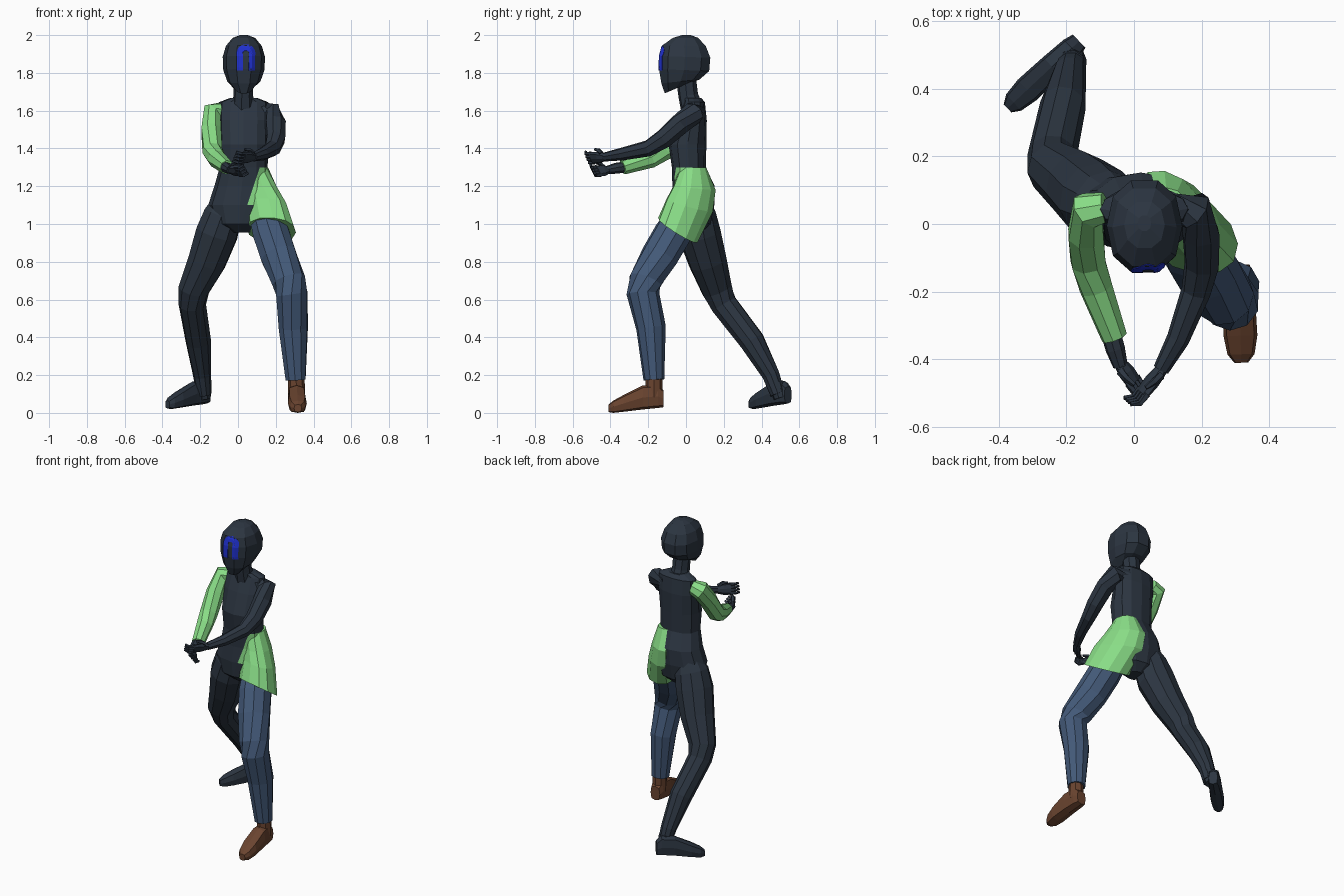
import bpy, bmesh, math
from mathutils import Vector as V
from mathutils.bvhtree import BVHTree

if "Cube" in bpy.data.objects:
    bpy.data.objects.remove(bpy.data.objects["Cube"])


def material(name, rgb):
    m = bpy.data.materials.new(name)
    m.diffuse_color = (*rgb, 1)
    m.use_nodes = True
    m.node_tree.nodes["Principled BSDF"].inputs["Base Color"].default_value = m.diffuse_color
    return m


DARK = material("charcoal", (0.025, 0.036, 0.053))
GREEN = material("light green", (0.25, 0.72, 0.24))
DENIM = material("denim blue", (0.056, 0.1, 0.188))
BROWN = material("brown leather", (0.145, 0.058, 0.029))
BLUE = material("bright blue", (0.014, 0.03, 0.62))


def loft(bm, rings, n=10, p=1.0):
    """Skin rings given as (centre, half axis u, half axis v); p < 1 is squarer."""
    def pw(a):
        return math.copysign(abs(a) ** p, a) if abs(a) > 1e-6 else 0.0
    loops = []
    for c, u, v in rings:
        c, u, v = V(c), V(u), V(v)
        loops.append([bm.verts.new(c + u * pw(math.cos(math.tau * i / n))
                                   + v * pw(math.sin(math.tau * i / n))) for i in range(n)])
    for a, b in zip(loops, loops[1:]):
        for i in range(n):
            j = (i + 1) % n
            bm.faces.new((a[i], a[j], b[j], b[i]))
    bm.faces.new(loops[0][::-1])
    bm.faces.new(loops[-1])


def tube(bm, pts, n=8):
    """Round limb along points (x, y, z, radius)."""
    ps = [V(q[:3]) for q in pts]
    rings = []
    for i, q in enumerate(pts):
        t = V((0, 0, 0))
        if i > 0:
            t += (ps[i] - ps[i - 1]).normalized()
        if i < len(ps) - 1:
            t += (ps[i + 1] - ps[i]).normalized()
        t.normalize()
        u = t.cross(V((.8, 0, -.6))).normalized()
        rings.append((ps[i], u * q[3], t.cross(u) * q[3]))
    loft(bm, rings, n)


def finish(name, bm, *mats, recalc=True):
    if recalc:
        bmesh.ops.recalc_face_normals(bm, faces=bm.faces)
    me = bpy.data.meshes.new(name)
    bm.to_mesh(me)
    bm.free()
    for m in mats:
        me.materials.append(m)
    ob = bpy.data.objects.new(name, me)
    bpy.context.collection.objects.link(ob)
    return ob


def limb(name, pts, mat, n=8):
    bm = bmesh.new()
    tube(bm, pts, n)
    return finish(name, bm, mat)


# torso: rings of z, centre x, centre y, half width, half depth
bm = bmesh.new()
loft(bm, [((cx, cy, z), (rx, 0, 0), (0, ry, 0)) for z, cx, cy, rx, ry in (
    (1.668, .03, .035, .07, .045), (1.645, .03, .045, .13, .055), (1.55, .03, .03, .135, .08),
    (1.42, .03, .008, .13, .1), (1.30, .03, .015, .127, .09), (1.20, .02, .04, .145, .112),
    (1.10, .01, .035, .168, .115), (1.0, .01, .03, .135, .1), (.955, .02, .03, .05, .05))], 12, .9)
# green waist patch on one hip, cut along a slanted line
bmesh.ops.bisect_plane(bm, geom=bm.verts[:] + bm.edges[:] + bm.faces[:],
                       plane_co=(.115, 0, 1.3), plane_no=V((1, 0, -.33)).normalized())
for f in bm.faces:
    c = f.calc_center_median()
    f.material_index = int(1.08 < c.z < 1.3 and c.x - .115 - .33 * (c.z - 1.3) > 0)
finish("torso", bm, DARK, GREEN)

# neck
limb("neck", [(.03, .035, 1.6, .062), (.028, .012, 1.68, .053), (.028, 0, 1.77, .053)], DARK)

# head: rings of front (y, z), back (y, z), half width
bm = bmesh.new()
loft(bm, [((.031, (fy + by) / 2, (fz + bz) / 2), (w, 0, 0),
           (0, (by - fy) * .525, (bz - fz) * .525)) for fy, fz, by, bz, w in (
    (-.02, 2.0, .025, 2.0, .02), (-.07, 1.985, .065, 1.985, .06), (-.125, 1.945, .105, 1.94, .095),
    (-.14, 1.89, .128, 1.88, .112), (-.142, 1.82, .122, 1.81, .109),
    (-.13, 1.745, .072, 1.765, .088), (-.112, 1.692, .0, 1.74, .045))], 10, .88)
bmesh.ops.recalc_face_normals(bm, faces=bm.faces)
surface = BVHTree.FromBMesh(bm)
finish("head", bm, DARK)

# arch marking laid on the face
path = [(-.032, 1.812 + .0155 * i) for i in range(6)]
path += [(-.034 * math.cos(math.pi * i / 10), 1.903 + .032 * math.sin(math.pi * i / 10))
         for i in range(11)]
path += [(.032, z) for _, z in path[5::-1]]
bm = bmesh.new()
rows = []
for i, (x, z) in enumerate(path):
    a, b = path[max(i - 1, 0)], path[min(i + 1, len(path) - 1)]
    d = V((b[0] - a[0], b[1] - a[1])).normalized() * .0165
    row = []
    for k in (-1, 0, 1):
        px, pz = x + .042 - d.y * k, z + d.x * k
        hit = surface.ray_cast(V((px, -1, pz)), V((0, 1, 0)))[0]
        row.append(bm.verts.new((px, (hit.y if hit else -.13) - .003, pz)))
    rows.append(row)
for a, b in zip(rows, rows[1:]):
    for k in (0, 1):
        f = bm.faces.new((a[k], a[k + 1], b[k + 1], b[k]))
        f.normal_update()
        if f.normal.y > 0:
            f.normal_flip()
mark = finish("face_arch_marking", bm, BLUE, recalc=False)
mod = mark.modifiers.new("thickness", 'SOLIDIFY')
mod.thickness, mod.offset = .004, -1

# arms, starting inside the shoulders
limb("green_sleeve", [(-.085, .05, 1.6, .045), (-.135, .04, 1.588, .058), (-.142, -.03, 1.5, .056),
                      (-.136, -.11, 1.39, .054), (-.112, -.19, 1.345, .05),
                      (-.058, -.335, 1.3, .039)], GREEN)
limb("sleeved_forearm", [(-.075, -.3, 1.305, .03), (-.055, -.37, 1.295, .029),
                         (-.04, -.42, 1.285, .022)], DARK)
limb("bare_arm", [(.1, .05, 1.605, .05), (.178, .04, 1.588, .06), (.198, -.03, 1.53, .057),
                  (.2, -.12, 1.45, .052), (.183, -.2, 1.4, .044), (.13, -.34, 1.37, .034),
                  (.08, -.43, 1.355, .024)], DARK)


def hand(name, wrist, knuckle, side, curl):
    w, k = V(wrist), V(knuckle)
    d = (k - w).normalized()
    s = V(side)
    s = (s - d * s.dot(d)).normalized()
    n = d.cross(s) * curl
    bm = bmesh.new()
    loft(bm, [(w, s * .02, n * .018), (w.lerp(k, .5), s * .034, n * .019), (k, s * .036, n * .014)], 8)
    for i in (-1.5, -.5, .5, 1.5):
        a = k + s * i * .018 - d * .008
        b = a + d * .035
        c = b + d * .018 + n * .024
        tube(bm, [(*a, .011), (*b, .010), (*c, .007)], 5)
    a = w + d * .02 + s * .022
    b = a + s * .015 + d * .025 + n * .014
    c = b + d * .03 + n * .01
    tube(bm, [(*a, .013), (*b, .011), (*c, .007)], 5)
    finish(name, bm, DARK)


hand("lower_hand", (-.042, -.41, 1.285), (.0, -.468, 1.28), (-.5, -.2, .7), -1)
hand("upper_hand", (.085, -.425, 1.355), (.025, -.5, 1.35), (.4, -.2, .8), 1)

# legs
limb("bare_leg", [(-.04, .045, 1.15, .07), (-.08, .055, 1.05, .104), (-.112, .07, .95, .115),
                  (-.165, .115, .8, .103), (-.235, .165, .65, .083), (-.242, .2, .575, .073),
                  (-.21, .35, .38, .068), (-.19, .45, .2, .048), (-.18, .485, .1, .04)], DARK, 10)
limb("trouser_leg", [(.14, 0, 1.06, .085), (.175, -.07, .95, .1), (.215, -.14, .83, .099),
                     (.268, -.215, .7, .09), (.285, -.228, .63, .087), (.293, -.185, .45, .079),
                     (.305, -.17, .175, .055)], DENIM, 10)

# shorts skirt around the trouser leg
bm = bmesh.new()
loft(bm, [((.095, .037, 1.3), (.064, 0, 0), (0, .07, 0)),
          ((.11, .045, 1.19), (.098, -.02, 0), (-.02, .112, -.01)),
          ((.137, .02, 1.1), (.118, -.025, -.005), (-.025, .122, -.035)),
          ((.177, -.043, .967), (.13, -.015, -.012), (-.008, .104, -.066))], 12, .93)
finish("shorts_leg", bm, GREEN)


# feet: heel point and direction in plan; stations of distance, half width, bottom, top
def foot(name, heel, toe, lift, wide, ankle, mat):
    d = V((toe[0] - heel[0], toe[1] - heel[1], 0)).normalized()
    s = V((-d.y, d.x, 0)) * wide
    bm = bmesh.new()
    loft(bm, [(V((*heel, lift + (lo + hi) / 2)) + d * t, s * w, (0, 0, (hi - lo) / 2))
              for t, w, lo, hi in ((0, .033, .03, .12), (.03, .042, .026, .15), (.11, .047, .018, .145),
                                   (.21, .05, .006, .095), (.265, .04, .0, .065),
                                   (.29, .02, .004, .045))], 8, .6)
    tube(bm, ankle, 8)
    finish(name, bm, mat)


foot("brown_boot", (.308, -.12), (.317, -.41), 0, 1,
     [(.308, -.17, .22, .044), (.31, -.168, .08, .045)], BROWN)
foot("bare_foot", (-.162, .54), (-.352, .362), .02, .82,
     [(-.185, .475, .16, .041), (-.182, .5, .08, .037)], DARK)
